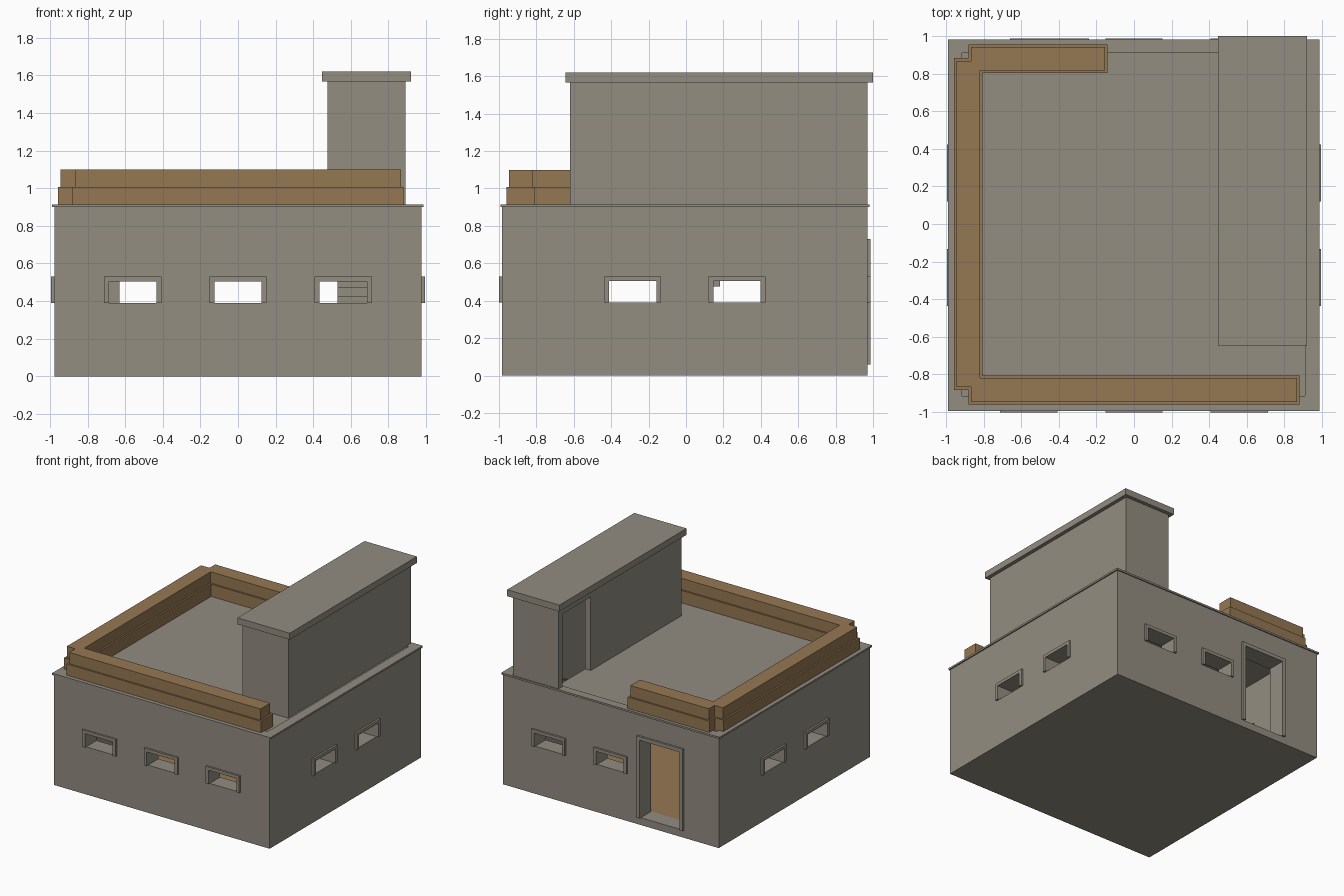
import bpy
import bmesh
from mathutils import Matrix, Vector

default = bpy.data.objects.get("Cube")
if default:
    bpy.data.objects.remove(default, do_unlink=True)


def make_material(name, rgb):
    mat = bpy.data.materials.new(name)
    mat.use_nodes = True
    color = (*rgb, 1)
    mat.diffuse_color = color
    mat.node_tree.nodes["Principled BSDF"].inputs["Base Color"].default_value = color
    return mat


CONCRETE = make_material("concrete grey", (0.292, 0.266, 0.22))
WOOD = make_material("earth brown", (0.3, 0.185, 0.084))


def boxes(name, spans, mat):
    """One object made of boxes, each given as x, y and z ranges."""
    bm = bmesh.new()
    for span in spans:
        lo, hi = (Vector(p) for p in zip(*span))
        size = hi - lo
        matrix = Matrix.Translation((lo + hi) / 2) @ Matrix.Diagonal((*size, 1))
        bmesh.ops.create_cube(bm, size=1, matrix=matrix)
    mesh = bpy.data.meshes.new(name)
    bm.to_mesh(mesh)
    bm.free()
    mesh.materials.append(mat)
    obj = bpy.data.objects.new(name, mesh)
    bpy.context.collection.objects.link(obj)
    return obj


def cut(obj, spans):
    """Carve each box out of the object and discard the cutter."""
    for span in spans:
        cutter = boxes("cutter", [span], CONCRETE)
        cutter.hide_render = True
        mod = obj.modifiers.new("cut", "BOOLEAN")
        mod.operation = "DIFFERENCE"
        mod.solver = "EXACT"
        mod.object = cutter
        bpy.context.view_layer.objects.active = obj
        bpy.ops.object.modifier_apply(modifier=mod.name)
        bpy.data.objects.remove(cutter, do_unlink=True)


# Main dimensions
X0, X1, Y0, Y1 = -0.977, 0.977, -0.985, 0.971
WALL = 0.135
ROOM = ((X0 + WALL, X1 - WALL), (Y0 + WALL, Y1 - WALL))
FLOOR, CEILING, EAVES, ROOF = 0.06, 0.85, 0.9, 0.915

# Openings: wall side, centre along the wall, half width, bottom, top, trim
WINDOW = (0.152, 0.39, 0.53, 0.026)
openings = [("front", c, *WINDOW) for c in (-0.56, 0, 0.56)]
openings += [("back", c, *WINDOW) for c in (0, 0.56)]
openings += [(s, c, *WINDOW) for s in ("left", "right") for c in (-0.285, 0.272)]
openings += [("back", -0.45, 0.21, FLOOR, 0.73, 0.03)]


def on_wall(side, along, depth, height):
    """Place a wall-relative box; depth runs from inside to outside."""
    d0, d1 = depth
    across = {"front": (Y0 - d1, Y0 - d0), "back": (Y1 + d0, Y1 + d1),
              "right": (X0 - d1, X0 - d0), "left": (X1 + d0, X1 + d1)}[side]
    if side in ("front", "back"):
        return (along, across, height)
    return (across, along, height)


# Hollow ground floor with window and door holes
body = boxes("house_walls", [((X0, X1), (Y0, Y1), (0, EAVES))], CONCRETE)
holes = [(*ROOM, (FLOOR - 0.01, CEILING))]
for side, c, half, low, top, trim in openings:
    holes.append(on_wall(side, (c - half + trim, c + half - trim),
                         (-0.16, 0.1), (low, top - trim)))
STAIRWELL = ((0.525, 0.84), (-0.57, 0.92), (CEILING - 0.05, 1))
cut(body, holes + [STAIRWELL])

# Three-sided trims around the openings
for i, (side, c, half, low, top, trim) in enumerate(openings):
    depth = (-0.01, 0.016)
    a, b = c - half, c + half
    kind = "door" if low == FLOOR else "window"
    boxes(f"{side}_{kind}_trim_{i + 1}", [
        on_wall(side, (a, a + trim), depth, (low, top)),
        on_wall(side, (b - trim, b), depth, (low, top)),
        on_wall(side, (a + trim, b - trim), depth, (top - trim, top)),
    ], CONCRETE)

# Interior floor
boxes("interior_floor", [(*ROOM, (FLOOR - 0.01, FLOOR))], WOOD)

# Roof slab with a slightly sunken deck
slab = boxes("roof_slab", [((-0.99, 0.987), (-0.993, 0.98), (EAVES, ROOF))], CONCRETE)
cut(slab, [((-0.915, 0.91), (-0.915, 0.91), (ROOF - 0.008, 1)), STAIRWELL])

# Stair tower with a doorway onto the roof
tower = boxes("stair_tower", [((0.475, 0.89), (-0.62, 0.97), (ROOF - 0.01, 1.567))], CONCRETE)
cut(tower, [((0.525, 0.84), (-0.57, 0.92), (0.8, 1.54)),
            ((0.4, 0.6), (0.556, 0.92), (0.8, 1.51))])
boxes("stair_tower_cap", [((0.447, 0.92), (-0.645, 1.0), (1.567, 1.62))], CONCRETE)

# Open flight of stairs climbing towards the back
STEPS, RISE, RUN = 18, 0.0489, 0.092
START_Y, START_Z = -0.738, 0.035
boxes("stairs", [
    ((0.53, 0.84),
     (START_Y + i * RUN, START_Y + (i + 1) * RUN),
     (max(FLOOR, START_Z + i * RISE), START_Z + (i + 1) * RISE))
    for i in range(STEPS)], CONCRETE)

# Two stacked parapet courses, the upper one stepped in
for name, inset, low, high in (("lower_parapet", 0, ROOF - 0.009, 1.008),
                               ("upper_parapet", 0.014, 1.008, 1.1)):
    runs = [((-0.88, 0.88), (-0.96, -0.806)),
            ((-0.957, -0.805), (-0.882, 0.882)),
            ((-0.88, -0.14), (0.802, 0.955))]
    boxes(name, [((xa + inset, xb - inset), (ya + inset, yb - inset), (low, high))
                 for (xa, xb), (ya, yb) in runs], WOOD)
